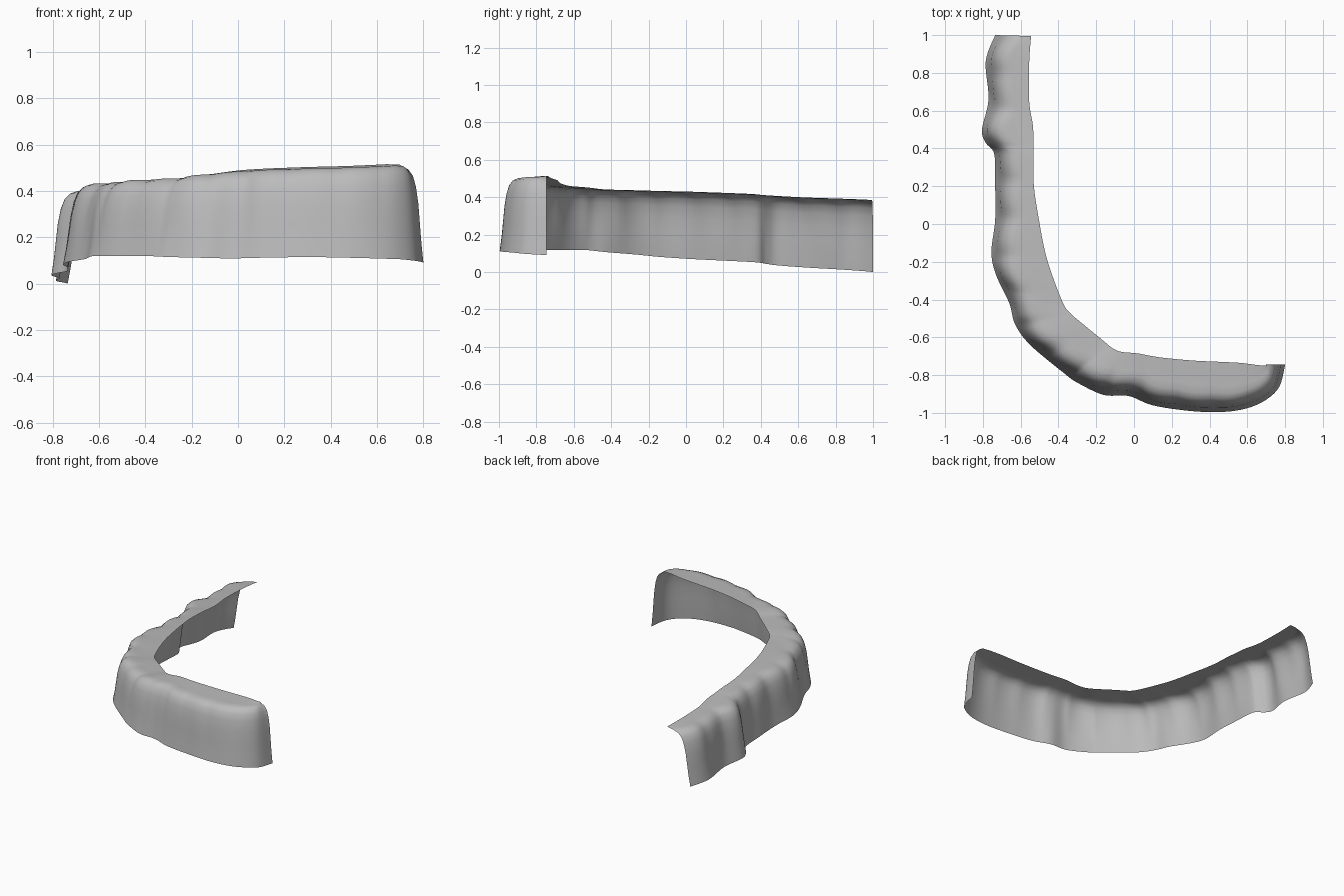
import bpy
import math
from mathutils import Vector

if "Cube" in bpy.data.objects:
    bpy.data.objects.remove(bpy.data.objects["Cube"])

# Stations along the arch: outer bottom x, y and inner top edge x, y
STATIONS = [
    (-.735, 1.0, -.545, .995), (-.785, .86, -.555, .85), (-.77, .66, -.555, .65),
    (-.805, .50, -.535, .52), (-.785, .43, -.533, .42), (-.74, .37, -.532, .35),
    (-.735, .20, -.53, .20), (-.735, .02, -.503, .02), (-.755, -.15, -.47, -.15),
    (-.73, -.27, -.43, -.28), (-.66, -.42, -.375, -.42), (-.63, -.53, -.34, -.47),
    (-.55, -.64, -.27, -.53), (-.37, -.79, -.16, -.62), (-.30, -.84, -.11, -.66),
    (-.16, -.905, -.06, -.678), (-.03, -.91, .02, -.685), (.10, -.96, .13, -.705),
    (.30, -.99, .30, -.722), (.47, -.995, .46, -.73), (.60, -.975, .56, -.735),
    (.70, -.93, .64, -.745), (.77, -.86, .69, -.75), (.80, -.745, .70, -.745),
]
# Heights keyed by station number: station, bottom z, top z
HEIGHTS = [(0, .0, .385), (3, .035, .405), (7, .07, .43), (11, .118, .445),
           (13, .118, .46), (16, .108, .49), (18, .115, .503), (21, .105, .515),
           (23, .09, .512)]
# Wall profile: inset from the outer edge, height fraction
WALL = [(0, 0), (.008, .2), (.014, .4), (.02, .6), (.03, .78),
        (.042, .89), (.06, .955), (.085, .985)]
SHELF = [.25, .5, .75, 1.0]
SUB = 6


def spline(a, b, c, d, t):
    return 0.5 * (2*b + (c - a)*t + (2*a - 5*b + 4*c - d)*t*t + (3*b - a - 3*c + d)*t**3)


def station(u):
    i = min(int(u), len(STATIONS) - 2)
    p = [Vector(STATIONS[max(0, min(len(STATIONS) - 1, i + k))]) for k in (-1, 0, 1, 2)]
    return spline(*p, u - i)


def heights(u):
    for (a, b0, t0), (b, b1, t1) in zip(HEIGHTS, HEIGHTS[1:]):
        if u <= b:
            f = (u - a) / (b - a)
            return b0 + (b1 - b0)*f, t0 + (t1 - t0)*f


# Sweep the wall and shelf profile along the arch
verts, faces = [], []
columns = (len(STATIONS) - 1) * SUB + 1
rows = len(WALL) + len(SHELF)
travel, previous = 0.0, None
for c in range(columns):
    u = c / SUB
    s = station(u)
    outer, inner = Vector(s[:2]), Vector(s[2:])
    if previous is not None:
        travel += (outer - previous).length
    previous = outer
    low, high = heights(u)
    across = (inner - outer).normalized()
    # Shallow scallops along the shoulder, fading at the right end
    fade = min(1, max(.25, (22 - u) / 8))
    scallop = fade * (.018 * (1 - abs(math.sin(math.pi * travel / .2))))
    lean = 1 + .35 * fade
    for inset, h in WALL:
        p = outer + across * (inset * lean + scallop * h)
        verts.append((p.x, p.y, low + (high - low) * h - scallop * .25 * h))
    for f in SHELF:
        q = p.lerp(inner, f)
        verts.append((q.x, q.y, high - (1 - f) * .008))
for c in range(columns - 1):
    for r in range(rows - 1):
        a = c * rows + r
        faces.append((a, a + rows, a + rows + 1, a + 1))

mesh = bpy.data.meshes.new("arch_shell")
mesh.from_pydata(verts, [], faces)
mesh.update()
shell = bpy.data.objects.new("arch_shell", mesh)
bpy.context.collection.objects.link(shell)

# Plain grey
grey = bpy.data.materials.new("plain_grey")
grey.diffuse_color = (.5, .5, .5, 1)
grey.use_nodes = True
grey.node_tree.nodes["Principled BSDF"].inputs["Base Color"].default_value = grey.diffuse_color
mesh.materials.append(grey)

bpy.context.view_layer.objects.active = shell
shell.select_set(True)
bpy.ops.object.shade_smooth_by_angle(angle=math.radians(40))
